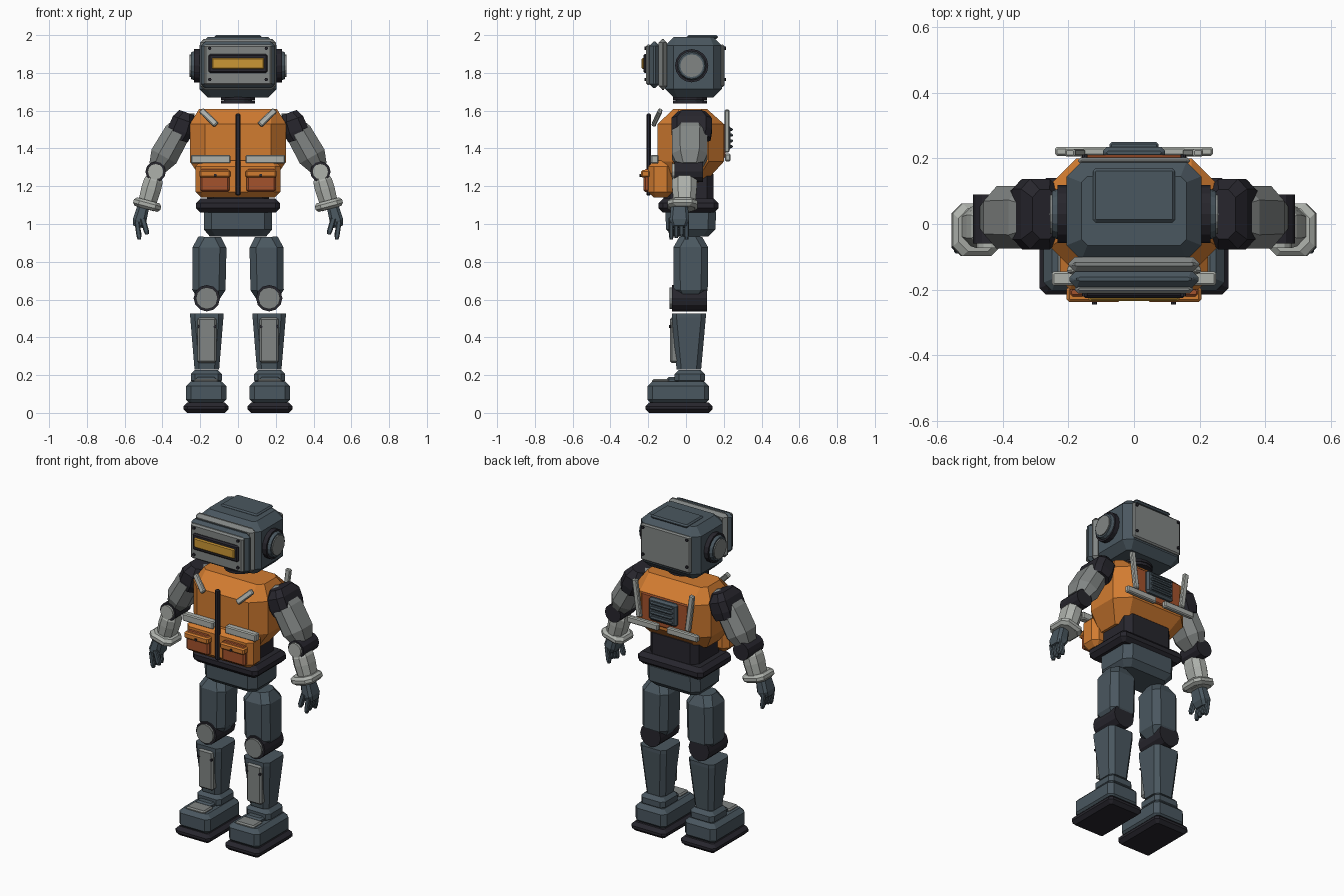
import bpy, bmesh, math
from mathutils import Matrix, Vector

cube = bpy.data.objects.get("Cube")
if cube:
    bpy.data.objects.remove(cube, do_unlink=True)


def material(name, *rgb):
    m = bpy.data.materials.new(name)
    m.use_nodes = True
    m.diffuse_color = (*rgb, 1)
    m.node_tree.nodes["Principled BSDF"].inputs["Base Color"].default_value = (*rgb, 1)
    return m


SLATE = material("slate", .068, .095, .115)
STEEL = material("steel grey", .22, .235, .23)
LIGHT = material("light grey", .42, .44, .41)
DARK = material("dark rubber", .02, .019, .026)
ORANGE = material("orange", .64, .2, .03)
RUST = material("rust", .37, .085, .025)
AMBER = material("amber", .6, .31, .035)


def finish(name, bm, mat, pair):
    """Make one object, or a left and a mirrored right one."""
    bmesh.ops.recalc_face_normals(bm, faces=bm.faces)
    for label, sign in (("left_", 1), ("right_", -1)) if pair else (("", 1),):
        if sign < 0:
            bm.transform(Matrix.Diagonal((-1, 1, 1, 1)))
            bmesh.ops.reverse_faces(bm, faces=bm.faces)
        mesh = bpy.data.meshes.new(label + name)
        bm.to_mesh(mesh)
        mesh.materials.append(mat)
        bpy.context.collection.objects.link(bpy.data.objects.new(label + name, mesh))
    bm.free()


def loft(name, mat, sections, pair=False, matrix=None):
    """Octagonal rings (z, x0, x1, y0, y1, corner) joined by flat faces."""
    bm = bmesh.new()
    rings = []
    for z, x0, x1, y0, y1, c in sections:
        outline = [(x0 + c, y0), (x1 - c, y0), (x1, y0 + c), (x1, y1 - c),
                   (x1 - c, y1), (x0 + c, y1), (x0, y1 - c), (x0, y0 + c)]
        rings.append([bm.verts.new((x, y, z)) for x, y in outline])
    for a, b in zip(rings, rings[1:]):
        for i in range(8):
            j = (i + 1) % 8
            bm.faces.new((a[i], a[j], b[j], b[i]))
    bm.faces.new(rings[0])
    bm.faces.new(rings[-1])
    if matrix:
        bm.transform(matrix)
    finish(name, bm, mat, pair)


def box(name, mat, x, y, z, b=.01, pair=False, matrix=None):
    """Box with every edge chamfered by b; x, y, z are (low, high)."""
    small = (x[0] + b, x[1] - b, y[0] + b, y[1] - b, b * .4)
    full = (*x, *y, b)
    loft(name, mat, [(z[0], *small), (z[0] + b, *full),
                     (z[1] - b, *full), (z[1], *small)], pair, matrix)


def limb(name, mat, low, high, y, widths, corner=.03):
    """Tilted mirrored prism between two (x, z) points; widths are (t, hx, hy)."""
    dx, dz = high[0] - low[0], high[1] - low[1]
    length = math.hypot(dx, dz)
    m = Matrix.Translation((low[0], y, low[1])) @ Matrix.Rotation(math.atan2(dx, dz), 4, 'Y')
    loft(name, mat, [(t * length, -hx, hx, -hy, hy, min(corner, hx * .6))
                     for t, hx, hy in widths], True, m)


def drum(name, mat, centre, r, depth, axis, pair=False, r2=None, n=16):
    bm = bmesh.new()
    bmesh.ops.create_cone(bm, cap_ends=True, segments=n, radius1=r,
                          radius2=r2 or r, depth=depth)
    turn = Vector((0, 0, 1)).rotation_difference(Vector(axis)).to_matrix().to_4x4()
    bm.transform(Matrix.Translation(centre) @ turn)
    finish(name, bm, mat, pair)


FRONT, OUT, UP = (0, -1, 0), (1, 0, 0), (0, 0, 1)

# Head shell, brow band and face
box("head", SLATE, (-.205, .205), (-.11, .19), (1.67, 1.99), .045)
box("head_hatch", SLATE, (-.125, .125), (.005, .17), (1.98, 2.0), .008)
box("brow_band", STEEL, (-.2, .2), (-.145, -.1), (1.71, 1.98), .02)
box("face_hood", SLATE, (-.197, .197), (-.195, -.14), (1.72, 1.965), .022)
box("face_plate", STEEL, (-.18, .18), (-.212, -.185), (1.735, 1.95), .01)
box("visor_frame", DARK, (-.155, .155), (-.226, -.205), (1.8, 1.9), .008)
box("visor", AMBER, (-.138, .138), (-.235, -.215), (1.82, 1.88), .006)
box("head_back_plate", STEEL, (-.17, .17), (.182, .203), (1.725, 1.95), .008)
for z in (1.765, 1.93):
    drum("face_rivet", DARK, (.15, -.215, z), .009, .012, FRONT, True, n=8)
    drum("back_rivet", DARK, (.15, .205, z), .009, .012, FRONT, True, n=8)

# Ears and neck
drum("ear_ring", DARK, (.215, .03, 1.838), .088, .035, OUT, True)
drum("ear_rim", SLATE, (.237, .03, 1.838), .08, .025, OUT, True, .07)
drum("ear_cap", STEEL, (.251, .03, 1.838), .06, .01, OUT, True)
for z in (1.645, 1.665, 1.685):
    drum("neck_ring", DARK, (0, .02, z), .09, .016, UP)
drum("neck_core", SLATE, (0, .02, 1.665), .075, .055, UP)

# Torso jacket
loft("jacket", ORANGE, [(1.22, -.18, .18, -.13, .1, .05),
                        (1.33, -.255, .255, -.15, .2, .08),
                        (1.53, -.255, .255, -.15, .2, .08),
                        (1.61, -.205, .205, -.065, .11, .03)])
box("jacket_front", ORANGE, (-.225, .225), (-.2, -.07), (1.14, 1.335), .03)
box("zipper", DARK, (-.014, .014), (-.21, -.185), (1.15, 1.585), .007)
box("chest_strip", LIGHT, (.04, .25), (-.187, -.145), (1.32, 1.366), .006, True)
box("pocket", RUST, (.045, .2), (-.225, -.19), (1.17, 1.29), .01, True)
box("pocket_flap", ORANGE, (.04, .205), (-.238, -.19), (1.245, 1.285), .008, True)
drum("pocket_button", DARK, (.12, -.24, 1.258), .008, .01, FRONT, True, n=8)


def strap(name, low, high, half, thick, pair=True):
    """Flat bar between two 3D points, mirrored."""
    low, high = Vector(low), Vector(high)
    d = high - low
    m = Matrix.Translation(low) @ UP_VEC.rotation_difference(d).to_matrix().to_4x4()
    box(name, LIGHT, (-half, half), (-thick, thick), (0, d.length), .005, pair, m)


UP_VEC = Vector(UP)
strap("front_strap", (.115, -.172, 1.525), (.195, -.135, 1.602), .016, .011)
strap("back_strap", (.165, .217, 1.38), (.195, .217, 1.605), .016, .012)

# Back panel with louvred vent
box("back_panel", RUST, (-.16, .16), (.19, .21), (1.35, 1.53), .006)
box("back_strip", LIGHT, (.03, .24), (.207, .235), (1.332, 1.372), .006, True)
box("back_vent", SLATE, (-.095, .095), (.2, .235), (1.385, 1.525), .012)
for i in range(4):
    z = 1.41 + i * .03
    box("vent_louvre", SLATE, (-.075, .075), (.225, .249), (z - .008, z + .008), .006)

# Waist, belt and pelvis
box("waist", DARK, (-.165, .165), (-.12, .145), (1.1, 1.3), .035)
box("belt", DARK, (-.222, .222), (-.145, .172), (1.06, 1.135), .024)
loft("pelvis", SLATE, [(.935, -.15, .15, -.065, .12, .03),
                       (.97, -.18, .18, -.105, .155, .04),
                       (1.065, -.18, .18, -.11, .16, .04)])

# Arms
drum("shoulder_joint", STEEL, (.25, .03, 1.52), .065, .04, OUT, True, n=12)
limb("shoulder", DARK, (.322, 1.45), (.272, 1.59), .03,
     [(0, .058, .1), (.3, .066, .107), (.72, .062, .107), (1, .04, .075)])
limb("upper_arm", STEEL, (.425, 1.3), (.295, 1.53), .02,
     [(0, .05, .065), (.25, .075, .095), (.8, .07, .095), (1, .05, .07)], .045)
drum("elbow", DARK, (.436, .015, 1.277), .054, .15, FRONT, True, n=12)
drum("elbow_cap", LIGHT, (.436, -.065, 1.277), .043, .016, FRONT, True, n=12)
limb("forearm", LIGHT, (.49, 1.08), (.44, 1.255), -.008,
     [(0, .046, .055), (.6, .052, .065), (.85, .05, .065), (1, .038, .05)])
limb("wrist_band", LIGHT, (.487, 1.08), (.475, 1.125), -.018,
     [(0, .062, .065), (.3, .075, .08), (.7, .075, .08), (1, .062, .065)])

# Hands
limb("palm", SLATE, (.53, .985), (.502, 1.09), -.035,
     [(0, .026, .042), (.3, .036, .052), (1, .032, .045)], .015)
for i in range(4):
    limb("finger", SLATE, (.522, .918 + .008 * (i % 3)), (.535, 1.01), -.078 + i * .027,
         [(0, .009, .009), (.2, .013, .012), (1, .013, .012)], .005)
limb("thumb", SLATE, (.48, .945), (.505, 1.03), -.08,
     [(0, .009, .009), (.2, .014, .013), (1, .014, .013)], .005)

# Legs
limb("thigh", SLATE, (.155, .6), (.15, .932), .025,
     [(0, .055, .06), (.15, .088, .09), (.83, .09, .092), (1, .06, .06)], .035)
drum("knee", DARK, (.165, .018, .607), .07, .185, FRONT, True, n=12)
drum("knee_cap", STEEL, (.165, -.08, .607), .058, .016, FRONT, True, n=12)
limb("shin", SLATE, (.165, .23), (.165, .527), .015,
     [(0, .065, .065), (.93, .088, .09), (1, .088, .09)], .025)
box("shin_plate", STEEL, (.115, .215), (-.085, -.03), (.265, .505), .01, True)
for x in (.122, .208):
    drum("shin_rivet", DARK, (x, -.085, .457), .008, .012, FRONT, True, n=8)

# Boots
box("ankle", SLATE, (.085, .25), (-.06, .1), (.15, .228), .022, True)
box("boot", SLATE, (.062, .275), (-.203, .122), (.045, .167), .025, True)
box("toe_plate", STEEL, (.105, .232), (-.18, -.09), (.155, .179), .008, True)
box("boot_tongue", SLATE, (.115, .222), (-.1, -.04), (.15, .19), .01, True)
box("sole", DARK, (.05, .288), (-.215, .14), (0, .055), .02, True)
